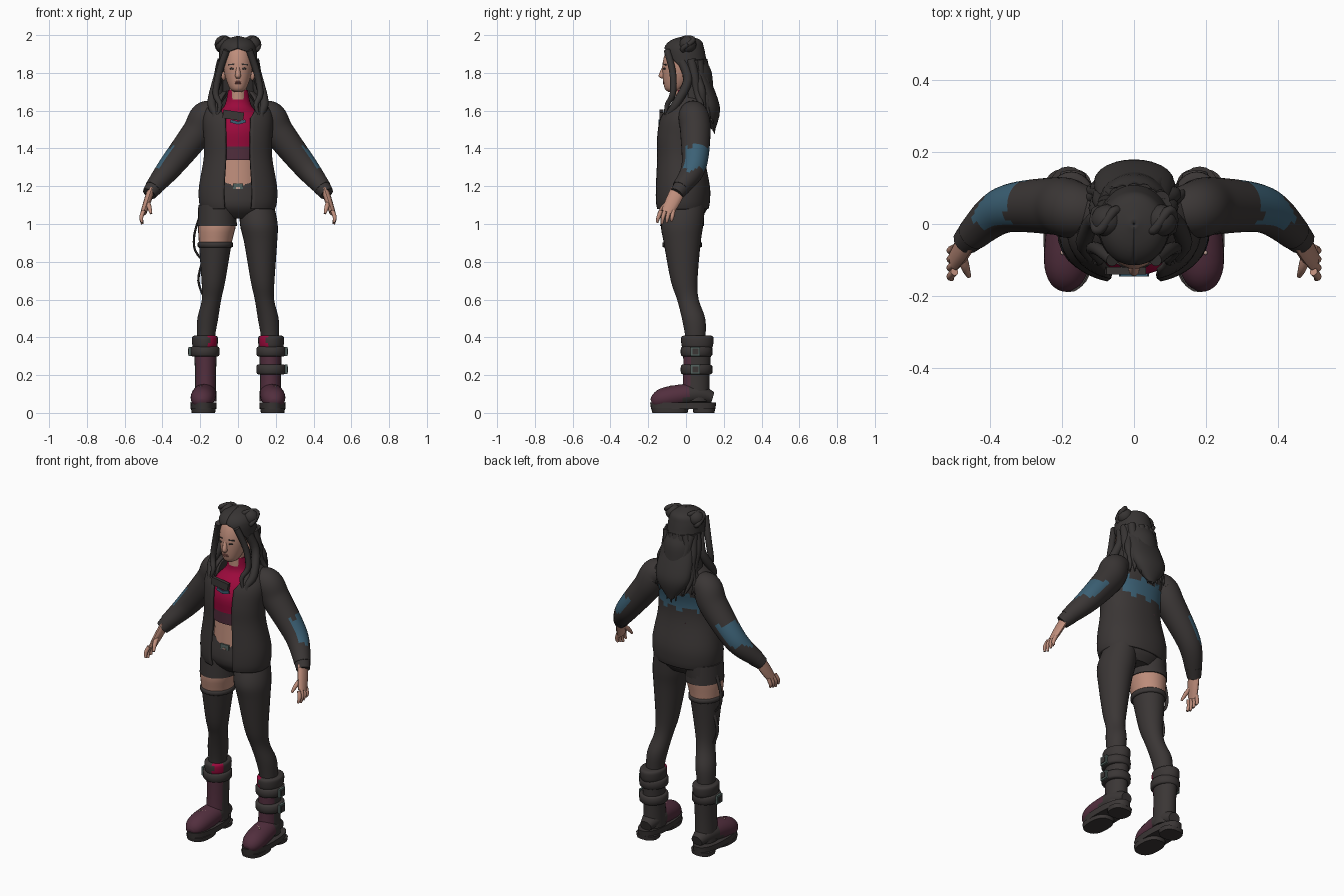
import bpy, bmesh, math, random
from mathutils import Vector

if "Cube" in bpy.data.objects:
    bpy.data.objects.remove(bpy.data.objects["Cube"])
random.seed(4)
AXIS_Y, AXIS_Z = Vector((0, 1, 0)), Vector((0, 0, 1))
parts = []


def material(name, *rgb):
    mat = bpy.data.materials.new(name)
    mat.use_nodes = True
    mat.diffuse_color = (*rgb, 1)
    node = mat.node_tree.nodes["Principled BSDF"]
    node.inputs["Base Color"].default_value = (*rgb, 1)
    node.inputs["Roughness"].default_value = .8
    return mat


cloth = material("charcoal cloth", .043, .037, .036)
hair = material("black hair", .038, .034, .033)
skin = material("skin", .52, .27, .2)
crimson = material("crimson", .33, .003, .045)
maroon = material("maroon leather", .085, .028, .048)
teal = material("teal print", .045, .12, .18)
metal = material("dull green metal", .09, .13, .12)
lips = material("rose lips", .33, .12, .1)
trim = material("pale trim", .55, .36, .3)


def finish(name, bm, mats, rule=None, thick=0):
    bmesh.ops.recalc_face_normals(bm, faces=bm.faces)
    if rule:
        for face in bm.faces:
            face.material_index = int(rule(face.calc_center_median(), face.normal))
    mesh = bpy.data.meshes.new(name)
    bm.to_mesh(mesh)
    bm.free()
    for mat in mats:
        mesh.materials.append(mat)
    ob = bpy.data.objects.new(name, mesh)
    bpy.context.collection.objects.link(ob)
    if thick:
        mod = ob.modifiers.new("thickness", "SOLIDIFY")
        mod.thickness, mod.offset = thick, 0
    parts.append(ob)
    return ob


def spline(points, sub):
    """Catmull-Rom resampling of stations."""
    last, out = len(points) - 1, []
    for i in range(last):
        before, start, end, after = (points[max(0, min(last, i + k))] for k in (-1, 0, 1, 2))
        for step in range(sub):
            t = step / sub
            out.append([q + t / 2 * (r - p + t * (2 * p - 5 * q + 4 * r - s + t * (3 * (q - r) + s - p)))
                        for p, q, r, s in zip(before, start, end, after)])
    return out + [list(points[-1])]


def loft(name, stations, *mats, depth=1, rule=None, sides=24, sub=4, ref=AXIS_Y, axis=None, power=2, gap=None):
    """Skin rings at stations (x, y, z, radius); gap(z) gives the half-angle of a front opening."""
    path = spline(stations, sub)
    bm, rings = bmesh.new(), []
    for i, (x, y, z, radius) in enumerate(path):
        ahead, behind = path[min(i + 1, len(path) - 1)], path[max(i - 1, 0)]
        tangent = axis or (Vector(ahead[:3]) - Vector(behind[:3])).normalized()
        v = (ref - tangent * ref.dot(tangent)).normalized()
        u = v.cross(tangent)
        opening = math.radians(gap(z)) if gap else 0
        ring = []
        for j in range(sides + bool(gap)):
            angle = -math.pi / 2 + opening + j / sides * 2 * (math.pi - opening)
            c, s = (math.copysign(abs(w) ** (2 / power), w) for w in (math.cos(angle), math.sin(angle)))
            ring.append(bm.verts.new(Vector((x, y, z)) + (u * c + v * s * depth) * max(radius, .002)))
        rings.append(ring)
    for low, high in zip(rings, rings[1:]):
        for j in range(sides):
            k = j + 1 if gap else (j + 1) % sides
            bm.faces.new((low[j], low[k], high[k], high[j]))
    if not gap:
        bm.faces.new(rings[0])
        bm.faces.new(rings[-1])
    finish(name, bm, mats, rule, .013 if gap else 0)


def column(name, x, levels, *mats, **options):
    """Upright loft from levels (z, y, radius)."""
    loft(name, [(x, y, z, radius) for z, y, radius in levels], *mats, axis=AXIS_Z, **options)


def tube(name, points, radius, mat, tip=.3, **options):
    """Tapering loft of one radius along points."""
    last = len(points) - 1
    loft(name, [(*p, radius * (1 - (1 - tip) * (i / last) ** 3)) for i, p in enumerate(points)],
         mat, sides=12, **options)


def band(name, x, y, z, radius, height, depth, mat):
    levels = [(z + height * k, y, radius - (.01 if abs(k) == 1 else 0)) for k in (-1, -.7, .7, 1)]
    column(name, x, levels, mat, depth=depth, sub=2)


def ball(name, place, size, mat, turn=0):
    bm = bmesh.new()
    bmesh.ops.create_uvsphere(bm, u_segments=20, v_segments=12, radius=1)
    ob = finish(name, bm, [mat])
    ob.location, ob.scale, ob.rotation_euler.z = place, size, turn


def plate(name, place, size, mat, tilt=0, turn=0):
    bm = bmesh.new()
    bmesh.ops.create_cube(bm, size=1)
    ob = finish(name, bm, [mat])
    ob.location, ob.scale, ob.rotation_euler = place, size, (0, tilt, turn)


def mirror(s, *points):
    return [(p[0] * s, *p[1:]) for p in points]


def back_print(c, n):
    return c.y > .02 and abs(c.x) < .13 and abs(c.z - 1.475 - .015 * math.sin(c.x * 60)) < .045


def sleeve_print(c, n):
    outward = Vector((math.copysign(.7, c.x), .35, .6))
    return abs(c.z - 1.355 + .012 * math.sin(c.y * 70)) < .065 and n.dot(outward) > .4


# Torso: shorts, midriff, cropped top
column("shorts", 0, [(1.03, 0, .11), (1.1, -.01, .18), (1.23, -.02, .14)], cloth, depth=.7)
column("midriff", 0, [(1.2, -.02, .13), (1.37, -.02, .12)], skin, depth=.8)
column("cropped_top", 0, [(1.34, -.03, .13), (1.41, -.03, .135), (1.5, -.03, .14), (1.58, -.02, .11),
                          (1.63, 0, .07), (1.71, -.01, .052)],
       crimson, maroon, depth=.8, rule=lambda c, n: c.z < 1.41)
plate("belt_buckle", (0, -.126, 1.2), (.055, .009, .03), metal)
plate("belt_charm", (0, -.13, 1.19), (.02, .009, .01), trim)
plate("chest_strap", (-.025, -.13, 1.575), (.11, .02, .045), cloth, tilt=.15)
for s in (-1, 1):
    plate("chest_print", (s * .02, -.142, 1.54), (.042, .008, .016), teal, tilt=-s * .3)

# Open jacket with a print across the back
column("jacket", 0, [(1.08, -.02, .19), (1.12, -.02, .2), (1.2, -.02, .2), (1.35, -.03, .175), (1.46, -.03, .175),
                     (1.56, -.01, .18), (1.63, .01, .15), (1.7, .01, .075)],
       cloth, teal, depth=.7, sides=56, power=2.2, rule=back_print,
       gap=lambda z: 19 + 250 * max(0, z - 1.56))
plate("back_mark", (-.05, .09, 1.34), (.03, .009, .012), maroon)
plate("back_mark", (0, .11, 1.25), (.02, .009, .014), crimson)

for s, side in ((1, "left_"), (-1, "right_")):
    bare = s < 0

    # Sleeves
    loft(side + "sleeve", mirror(s, (.1, .03, 1.58, .06), (.17, .04, 1.57, .08), (.22, .05, 1.48, .08),
                                 (.36, .04, 1.3, .065), (.45, -.03, 1.19, .045)),
         cloth, teal, rule=sleeve_print, sides=32, sub=9)
    tube(side + "cuff", mirror(s, (.44, -.02, 1.2), (.47, -.05, 1.16)), .048, cloth, tip=.8)

    # Hands
    tube(side + "palm", mirror(s, (.46, -.04, 1.18), (.48, -.07, 1.12), (.5, -.1, 1.06)), .02, skin, tip=.8, depth=2)
    for k in range(4):
        y, lift = -.1 + (k - 1.5) * .022, abs(k - 1) * .008
        tube(side + "finger", mirror(s, (.5, y, 1.07), (.512, y * 1.1, 1.035), (.507, y * 1.15, 1 + lift)),
             .011, skin, tip=.6)
    tube(side + "thumb", mirror(s, (.48, -.08, 1.12), (.47, -.12, 1.09), (.46, -.145, 1.055)), .013, skin, tip=.5)

    # Legs: one covered, one with a bare band above a stocking
    loft(side + "leg", mirror(s, (.1, 0, 1.1, .09), (.11, -.02, 1, .1), (.12, -.02, .9, .087), (.13, -.01, .7, .063),
                              (.14, .01, .6, .051), (.16, .04, .5, .055), (.17, .05, .4, .048), (.17, .05, .3, .045)),
         cloth, skin, depth=1.12, axis=AXIS_Z, sides=28, rule=lambda c, n: bare and .9 < c.z < 1)
    if bare:
        column("shorts_leg", -.11, [(1.1, -.02, .1), (.99, -.02, .104)], cloth, depth=1.12)
        band("stocking_top", -.12, -.02, .89, .093, .015, 1.12, cloth)
        tube("upper_hanging_strap", [(-.2, 0, 1.05), (-.23, 0, .95), (-.23, 0, .87), (-.2, 0, .82)],
             .006, cloth, tip=1, depth=2)
        tube("lower_hanging_strap", [(-.19, 0, .8), (-.21, 0, .7), (-.18, 0, .61)], .006, cloth, tip=1, depth=2)

    # Boots
    column(side + "boot_shaft", s * .172, [(.06, .05, .058), (.2, .055, .056), (.35, .06, .06)],
           cloth, maroon, depth=1.25, sides=28, rule=lambda c, n: c.y < .025)
    loft(side + "boot_foot", mirror(s, (.17, .14, .08, .035), (.175, .05, .1, .06), (.187, -.1, .08, .064),
                                    (.19, -.16, .062, .046), (.19, -.182, .055, .02)),
         cloth, maroon, depth=.9, sides=28, ref=AXIS_Z, rule=lambda c, n: c.y < 0)
    column(side + "boot_cuff", s * .175, [(.34, .06, .06), (.36, .06, .067), (.4, .06, .068), (.41, .06, .055)],
           cloth, crimson, depth=1.25, sides=28, rule=lambda c, n: abs(c.y) < .02 and abs(c.x) < .16)
    column(side + "sole", s * .183, [(.02, -.015, .068), (.055, -.015, .07)], cloth, depth=2.5, sides=32, power=2.4)
    for tread, y, depth in (("toe_tread", -.085, 1.5), ("heel_tread", .095, .9)):
        column(side + tread, s * .183, [(0, y, .062), (.025, y, .066)], cloth, depth=depth, power=2.5)
    for z in (.325,) if bare else (.325, .23):
        band(side + "boot_strap", s * .175, .056, z, .077, .026, 1.08, cloth)
        plate(side + "buckle", (s * .255, .05, z), (.012, .05, .05), metal)
        plate(side + "buckle_centre", (s * .259, .05, z), (.012, .03, .03), cloth)
    for k in (-1, 0, 1):
        ball(side + "boot_stud", (s * (.187 + .012 * k), -.07 - .01 * k, .14), (.006,) * 3, trim)

    # Face details
    ball(side + "ear", (s * .076, 0, 1.79), (.012, .02, .03), skin, turn=s * .3)
    ball(side + "eye", (s * .03, -.113, 1.822), (.015, .008, .006), cloth, turn=s * .3)
    plate(side + "eyebrow", (s * .034, -.112, 1.845), (.034, .009, .006), hair, tilt=s * .1, turn=s * .35)

    # Hair buns, each with a coil
    ball(side + "bun", (s * .075, .01, 1.95), (.045,) * 3, hair)
    turns = [k * math.pi / 6 for k in range(13)]
    tube(side + "bun_coil", [(s * .075 + .036 * math.cos(a), .01 + .03 * math.sin(a * 2), 1.95 + .036 * math.sin(a))
                             for a in turns], .013, hair, tip=1, sub=2, ref=Vector((.1, 1, .1)))

    # Wavy locks framing the face
    tube(side + "front_lock", mirror(s, (.06, -.1, 1.92), (.1, -.07, 1.8), (.118, -.07, 1.69), (.095, -.1, 1.63),
                                     (.11, -.11, 1.57)), .018, hair)
    tube(side + "side_lock", mirror(s, (.08, -.02, 1.86), (.11, .01, 1.76), (.14, -.05, 1.64), (.12, -.09, 1.58),
                                    (.14, -.1, 1.54)), .025, hair)

# Head
column("neck", 0, [(1.66, -.01, .046), (1.78, -.01, .046)], skin)
column("head", 0, [(1.7, -.07, .02), (1.72, -.06, .045), (1.79, -.04, .07), (1.86, -.03, .077), (1.93, -.02, .065),
                   (1.97, -.01, .03)], skin, depth=1.2, sides=32)
column("nose", 0, [(1.835, -.115, .008), (1.785, -.127, .015), (1.77, -.12, .008)], skin, depth=1.2)
for k in (0, 1):
    ball("lip", (0, -.113, 1.745 + .008 * k), (.02, .01, .005), lips)

# Hair: cap with open face, back mass and loose locks
column("hair_cap", 0, [(1.62, .03, .12), (1.7, .02, .11), (1.8, .02, .1), (1.86, 0, .095), (1.93, -.01, .09),
                       (1.97, 0, .065), (1.99, 0, 0)], hair, depth=1.1, sides=48,
       gap=lambda z: 85 * min(1, max(0, 1.93 - z) / .15) ** .5)
column("back_hair", 0, [(1.9, .03, .08), (1.7, .1, .11), (1.6, .13, .1), (1.5, .145, .02)], hair, depth=.5)
for i in range(11):
    spread = (i - 5) / 5
    angle, sway = spread * 1.5, random.uniform(-.014, .014)
    length = .4 - .08 * abs(spread) - random.uniform(0, .03)
    points = []
    for step in range(7):
        f = step / 6
        wave = sway * math.sin(f * 9 + i) + .01 * f * math.sin(f * 12 + i)
        points.append(((.085 + .045 * f) * math.sin(angle) + wave,
                       .02 + .065 * f + .07 * math.cos(angle) + wave / 2, 1.87 - length * f))
    tube("hair_lock", points, .024, hair, tip=.1, sub=3)

# Smooth shading with crisp edges
for ob in bpy.context.selected_objects:
    ob.select_set(False)
for ob in parts:
    ob.select_set(True)
bpy.context.view_layer.objects.active = parts[0]
bpy.ops.object.shade_smooth_by_angle(angle=math.radians(50))
